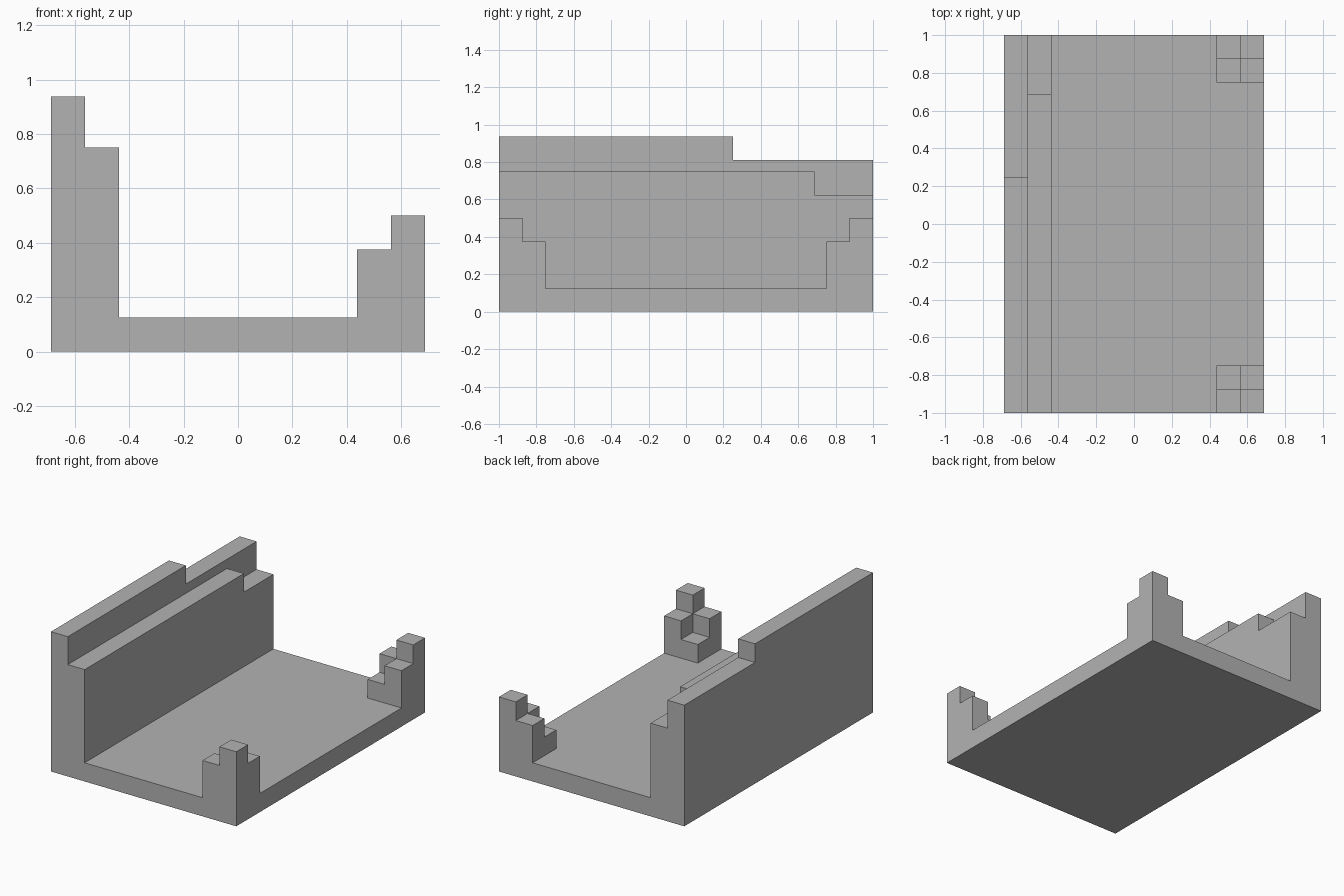
import bpy, bmesh

if "Cube" in bpy.data.objects:
    bpy.data.objects.remove(bpy.data.objects["Cube"], do_unlink=True)

W, L, U = 0.6875, 1.0, 0.125   # half width, half length, step unit

grey = bpy.data.materials.new("plain_grey")
grey.use_nodes = True
grey.diffuse_color = (0.45, 0.45, 0.45, 1)
grey.node_tree.nodes["Principled BSDF"].inputs["Base Color"].default_value = (0.45, 0.45, 0.45, 1)


def slab(name, profile, x0, x1):
    """Extrude a closed (y, z) profile from x0 to x1."""
    bm = bmesh.new()
    face = bm.faces.new([bm.verts.new((x0, y, z)) for y, z in profile])
    ext = bmesh.ops.extrude_face_region(bm, geom=[face])
    moved = [v for v in ext["geom"] if isinstance(v, bmesh.types.BMVert)]
    bmesh.ops.translate(bm, verts=moved, vec=(x1 - x0, 0, 0))
    bmesh.ops.recalc_face_normals(bm, faces=bm.faces)
    mesh = bpy.data.meshes.new(name)
    bm.to_mesh(mesh)
    bm.free()
    mesh.materials.append(grey)
    ob = bpy.data.objects.new(name, mesh)
    bpy.context.collection.objects.link(ob)
    return ob


def box(name, x0, x1, y0, y1, top):
    return slab(name, [(y0, 0), (y1, 0), (y1, top), (y0, top)], x0, x1)


def notched_wall(name, x0, x1, top, notch_y):
    """Wall whose rear end drops by one step."""
    return slab(name, [(-L, 0), (L, 0), (L, top - U), (notch_y, top - U),
                       (notch_y, top), (-L, top)], x0, x1)


# Floor plate
tray = box("tray_with_side_wall_and_corner_posts", -W, W, -L, L, U)

# Two-tier side wall
parts = [notched_wall("outer_wall", -W, -W + U, 7.5 * U, 2 * U),
         notched_wall("inner_wall", -W, -W + 2 * U, 6 * U, 5.5 * U)]

# Stepped corner posts, front and back
for label, s in (("front", -1), ("back", 1)):
    for step, dx, dy, top in (("core", 1, 1, 4), ("side_step", 2, 1, 3),
                              ("end_step", 1, 2, 3), ("low_step", 2, 2, 2)):
        y0, y1 = sorted((s * L, s * (L - dy * U)))
        parts.append(box(f"{label}_post_{step}", W - dx * U, W, y0, y1, top * U))

# Fuse the parts into one clean solid
for part in parts:
    mod = tray.modifiers.new("union", "BOOLEAN")
    mod.operation, mod.solver, mod.object = "UNION", "EXACT", part
    bpy.context.view_layer.update()
    fused = bpy.data.meshes.new_from_object(
        tray.evaluated_get(bpy.context.evaluated_depsgraph_get()))
    tray.modifiers.clear()
    tray.data = fused
    bpy.data.objects.remove(part, do_unlink=True)

bm = bmesh.new()
bm.from_mesh(tray.data)
bmesh.ops.remove_doubles(bm, verts=bm.verts, dist=0.0005)
bmesh.ops.dissolve_limit(bm, angle_limit=0.02, verts=bm.verts, edges=bm.edges)
bm.to_mesh(tray.data)
bm.free()
